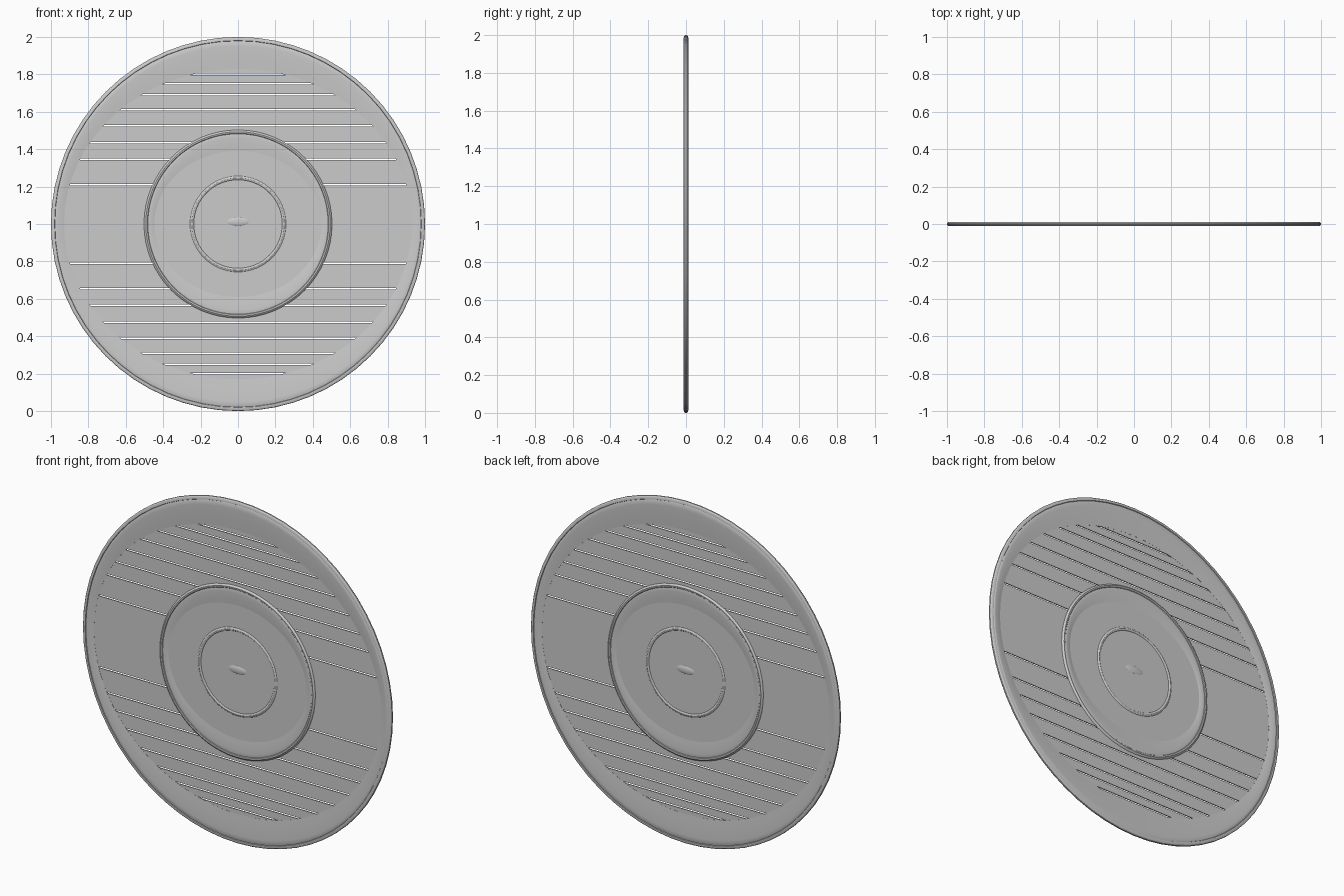
import bpy, bmesh, math

if "Cube" in bpy.data.objects:
    bpy.data.objects.remove(bpy.data.objects["Cube"])

CZ = 1.0      # height of the disc centre
SEG = 64


def finish(bm, name, smooth=True):
    bmesh.ops.recalc_face_normals(bm, faces=bm.faces)
    me = bpy.data.meshes.new(name)
    bm.to_mesh(me)
    bm.free()
    ob = bpy.data.objects.new(name, me)
    bpy.context.collection.objects.link(ob)
    if smooth:
        bpy.ops.object.select_all(action='DESELECT')
        ob.select_set(True)
        bpy.context.view_layer.objects.active = ob
        bpy.ops.object.shade_smooth_by_angle(angle=math.radians(30))
    return ob


def ring(name, half):
    """Closed ring from a half profile (rx, rz, y), mirrored front to back."""
    prof = half + [(a, b, -y) for a, b, y in reversed(half) if y > 0]
    bm = bmesh.new()
    loops = []
    for rx, rz, y in prof:
        loops.append([bm.verts.new((rx * math.cos(2 * math.pi * i / SEG), y,
                                    CZ + rz * math.sin(2 * math.pi * i / SEG)))
                      for i in range(SEG)])
    for k, a in enumerate(loops):
        b = loops[(k + 1) % len(loops)]
        for i in range(SEG):
            j = (i + 1) % SEG
            bm.faces.new((a[i], a[j], b[j], b[i]))
    return finish(bm, name)


def disc(name, rx, rz, t):
    bm = bmesh.new()
    bmesh.ops.create_cone(bm, cap_ends=True, segments=SEG, radius1=1, radius2=1, depth=2)
    for v in bm.verts:
        x, y, z = v.co
        v.co = (x * rx, z * t, CZ + y * rz)
    return finish(bm, name)


def dish(r0, y0, rx, rz, y1, n=6):
    """Curved slope from a circle (outside) in to an ellipse, listed inside first."""
    pts = []
    for i in range(n + 1):
        s = i / n
        pts.append((rx + (r0 - rx) * s, rz + (r0 - rz) * s,
                    y1 + (y0 - y1) * math.sin(s * math.pi / 2)))
    return pts


# outer rim: elliptical opening, curved band, raised rounded lip
ring("outer_rim", dish(0.975, 0.010, 0.93, 0.83, 0.0035)
     + [(0.979, 0.979, 0.008), (0.981, 0.981, 0.0115), (0.988, 0.988, 0.012),
        (0.996, 0.996, 0.009), (1.0, 1.0, 0.004)])

# horizontal slats, separated by narrow slits
GAP = 0.008
cuts = [0.21, 0.345, 0.435, 0.525, 0.612, 0.69, 0.75, 0.80]
cuts = [-c for c in reversed(cuts)] + cuts
EX, EZ = 0.94, 0.84
edges = [-EZ + 0.001] + cuts + [EZ - 0.001]
for n, (lo, hi) in enumerate(zip(edges[:-1], edges[1:])):
    lo, hi = lo + GAP / 2, hi - GAP / 2
    bm = bmesh.new()
    zs = [lo + (hi - lo) * i / 8 for i in range(9)]
    w = [EX * math.sqrt(max(0, 1 - (z / EZ) ** 2)) for z in zs]
    outline = list(zip(w, zs)) + [(-a, z) for a, z in reversed(list(zip(w, zs)))]
    f = bm.faces.new([bm.verts.new((x, -0.003, CZ + z)) for x, z in outline])
    ext = bmesh.ops.extrude_face_region(bm, geom=[f])
    for v in ext['geom']:
        if isinstance(v, bmesh.types.BMVert):
            v.co.y = 0.003
    finish(bm, f"slat_{n + 1}", False)

# hub: solid floor, raised ring with elliptical inside, inner ring
disc("hub_floor", 0.49, 0.49, 0.004)
ring("hub_ring", dish(0.478, 0.009, 0.445, 0.385, 0.0035)
     + [(0.482, 0.482, 0.008), (0.485, 0.485, 0.011), (0.493, 0.493, 0.012),
        (0.500, 0.500, 0.008), (0.503, 0.503, 0.003)])
ring("inner_ring", [(0.236, 0.236, 0.0035), (0.239, 0.239, 0.007), (0.246, 0.246, 0.009),
                    (0.253, 0.253, 0.007), (0.257, 0.257, 0.0035)])

# small centre bump, showing on both faces
bm = bmesh.new()
bmesh.ops.create_uvsphere(bm, u_segments=32, v_segments=16, radius=1)
for v in bm.verts:
    v.co = (v.co.x * 0.065, v.co.y * 0.009, CZ + 0.012 + v.co.z * 0.025)
finish(bm, "centre_bump")
